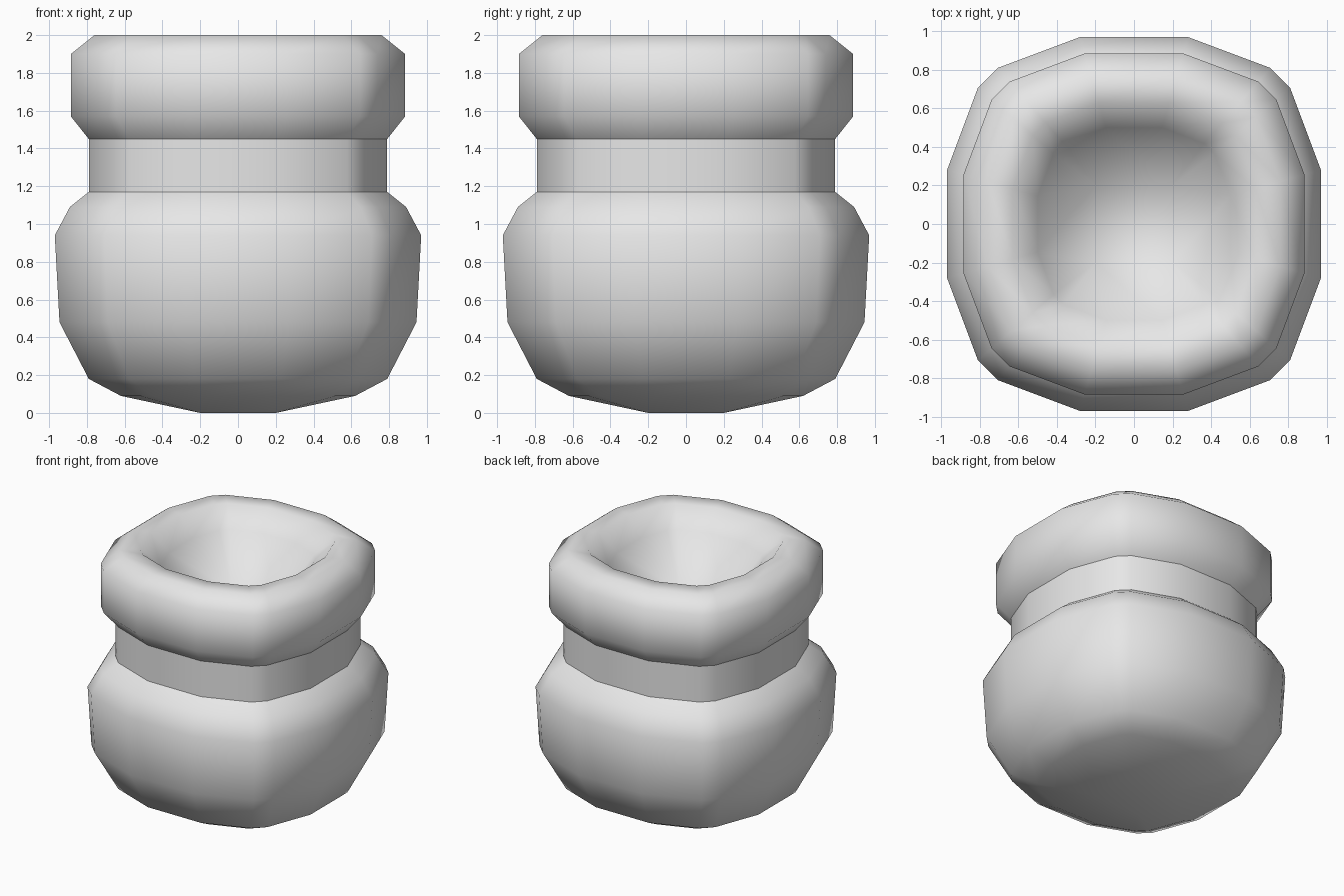
import bpy
import bmesh

cube = bpy.data.objects.get("Cube")
if cube:
    bpy.data.objects.remove(cube, do_unlink=True)

grey = bpy.data.materials.new("plain_grey")
grey.use_nodes = True
grey.diffuse_color = (0.8, 0.8, 0.8, 1)
bsdf = next(n for n in grey.node_tree.nodes if n.type == "BSDF_PRINCIPLED")
bsdf.inputs["Base Color"].default_value = (0.8, 0.8, 0.8, 1)

# One quarter of the rounded-square section, for a half width of 1
QUARTER = [(1, -0.29), (1, 0.29), (0.835, 0.73), (0.73, 0.835)]


def quarter_turns(points):
    """Repeat points around the z axis in four quarter turns."""
    result = []
    for _ in range(4):
        result += points
        points = [(-y, x) for x, y in points]
    return result


def add_cap(bm, ring, z, half):
    """Close a ring with a small square and a fan at each corner."""
    inner = [bm.verts.new((x, y, z)) for x, y in quarter_turns([(half, half)])]
    bm.faces.new(inner)
    for i in range(4):
        a, b, c, d = ring[4 * i:4 * i + 4]
        after = ring[(4 * i + 4) % 16]
        bm.faces.new((inner[i - 1], a, b, inner[i]))
        for p, q in ((b, c), (c, d), (d, after)):
            bm.faces.new((inner[i], p, q))


def add_part(name, profile, floor=None, floor_at_start=True):
    """Skin rounded-square rings given as (half width, height)."""
    bm = bmesh.new()
    section = quarter_turns(QUARTER)
    rings = [[bm.verts.new((x * r, y * r, z)) for x, y in section]
             for r, z in profile]
    for low, high in zip(rings, rings[1:]):
        for i in range(16):
            j = (i + 1) % 16
            bm.faces.new((low[i], low[j], high[j], high[i]))
    if floor:
        add_cap(bm, rings[0] if floor_at_start else rings[-1], *floor)
    # Make the winding consistent, then point the outer wall outwards
    bmesh.ops.recalc_face_normals(bm, faces=bm.faces[:])
    bm.faces.ensure_lookup_table()
    wall = bm.faces[0]
    centre = wall.calc_center_median()
    if wall.normal.x * centre.x + wall.normal.y * centre.y < 0:
        bmesh.ops.reverse_faces(bm, faces=bm.faces[:])
    for face in bm.faces:
        face.smooth = True
    mesh = bpy.data.meshes.new(name)
    bm.to_mesh(mesh)
    bm.free()
    mesh.materials.append(grey)
    obj = bpy.data.objects.new(name, mesh)
    bpy.context.collection.objects.link(obj)
    return obj


# Rounded lower body with a shallow base
add_part("body", [(0.62, 0.09), (0.79, 0.18), (0.945, 0.48), (0.97, 0.94),
                  (0.89, 1.09), (0.79, 1.17)], floor=(0, 0.2))

# Straight recessed neck
add_part("neck", [(0.79, 1.17), (0.79, 1.45)])

# Thick rim rolling over into the hollow bowl
add_part("rim_and_bowl", [(0.79, 1.45), (0.885, 1.57), (0.885, 1.9),
                          (0.76, 2), (0.63, 2), (0.5, 1.86)],
         floor=(1.52, 0.2), floor_at_start=False)
